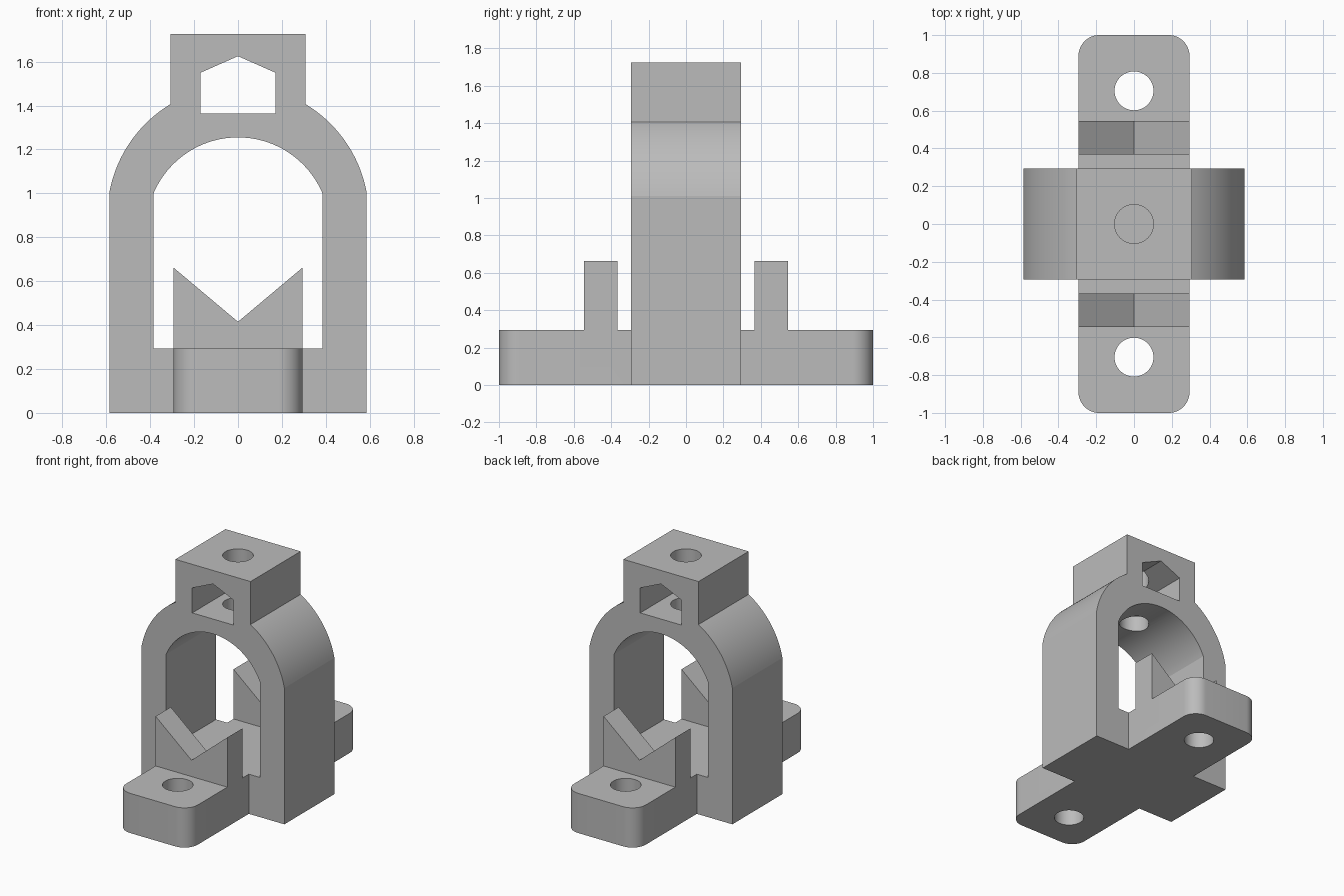
import bpy, bmesh, math
from mathutils import Vector

cube = bpy.data.objects.get("Cube")
if cube:
    bpy.data.objects.remove(cube, do_unlink=True)

grey = bpy.data.materials.new("plain grey")
grey.use_nodes = True
grey.diffuse_color = (0.5, 0.5, 0.5, 1)
grey.node_tree.nodes["Principled BSDF"].inputs["Base Color"].default_value = (0.5, 0.5, 0.5, 1)


def prism(name, outline, low, high, upright=False):
    """Extrude an outline along y, or along z when upright."""
    bm = bmesh.new()
    place = (lambda a, b: (a, b, low)) if upright else (lambda a, b: (a, low, b))
    face = bm.faces.new([bm.verts.new(place(a, b)) for a, b in outline])
    top = bmesh.ops.extrude_face_region(bm, geom=[face])["geom"]
    shift = Vector((0, 0, high - low)) if upright else Vector((0, high - low, 0))
    bmesh.ops.translate(bm, vec=shift, verts=[v for v in top if isinstance(v, bmesh.types.BMVert)])
    bmesh.ops.recalc_face_normals(bm, faces=bm.faces)
    mesh = bpy.data.meshes.new(name)
    bm.to_mesh(mesh)
    bm.free()
    mesh.materials.append(grey)
    obj = bpy.data.objects.new(name, mesh)
    bpy.context.collection.objects.link(obj)
    return obj


def arc(cx, cy, r, start, end, steps):
    return [(cx + r * math.cos(t), cy + r * math.sin(t))
            for t in (start + (end - start) * i / steps for i in range(steps + 1))]


def combine(target, tool, operation):
    """Apply a boolean and discard the tool object."""
    mod = target.modifiers.new(operation, 'BOOLEAN')
    mod.operation, mod.solver, mod.object = operation, 'EXACT', tool
    bpy.context.view_layer.objects.active = target
    bpy.ops.object.modifier_apply(modifier=mod.name)
    bpy.data.objects.remove(tool, do_unlink=True)


DEPTH, FLOOR, HALF = 0.293, 0.294, 0.294
SIDE, SHOULDER, NECK = 0.585, 1.01, 0.308

# Arched frame with its square head
centre, radius = 0.896, 0.596
low, high = math.acos(SIDE / radius), math.acos(NECK / radius)
right = [(SIDE, 0)] + arc(0, centre, radius, low, high, 24) + [(NECK, 1.725)]
body = prism("clamp_body", right + [(-x, z) for x, z in reversed(right)], -DEPTH, DEPTH)

# Arched window
spring = math.asin((1.0 - 0.837) / 0.418)
window = [(-0.385, FLOOR), (0.385, FLOOR)] + arc(0, 0.837, 0.418, spring, math.pi - spring, 48)
combine(body, prism("window_cutter", window, -0.5, 0.5), 'DIFFERENCE')

# Pointed nut slot through the head
slot = [(-0.17, 1.365), (0.17, 1.365), (0.17, 1.55), (0, 1.625), (-0.17, 1.55)]
combine(body, prism("slot_cutter", slot, -0.5, 0.5), 'DIFFERENCE')

# Base bar with rounded corners
r = 0.11
bar = []
for i, (sx, sy) in enumerate([(1, 1), (-1, 1), (-1, -1), (1, -1)]):
    bar += arc(sx * (HALF - r), sy * (1 - r), r, i * math.pi / 2, (i + 1) * math.pi / 2, 12)
combine(body, prism("base_bar", bar, 0, FLOOR, True), 'UNION')

# Notched rests in front of and behind the frame
rest = [(-HALF, 0.1), (HALF, 0.1), (HALF, 0.662), (0, 0.415), (-HALF, 0.662)]
for near, far in ((-0.545, -0.367), (0.367, 0.545)):
    combine(body, prism("notched_rest", rest, near, far), 'UNION')

# Screw hole in the head and two mounting holes
for y, bottom, top in ((0, 1.1, 1.9), (-0.705, -0.2, 0.5), (0.705, -0.2, 0.5)):
    ring = arc(0, y, 0.103, 0, math.tau, 48)[:-1]
    combine(body, prism("hole_cutter", ring, bottom, top, True), 'DIFFERENCE')

bpy.ops.object.select_all(action='DESELECT')
body.select_set(True)
bpy.context.view_layer.objects.active = body
bpy.ops.object.shade_smooth_by_angle(angle=math.radians(10))
